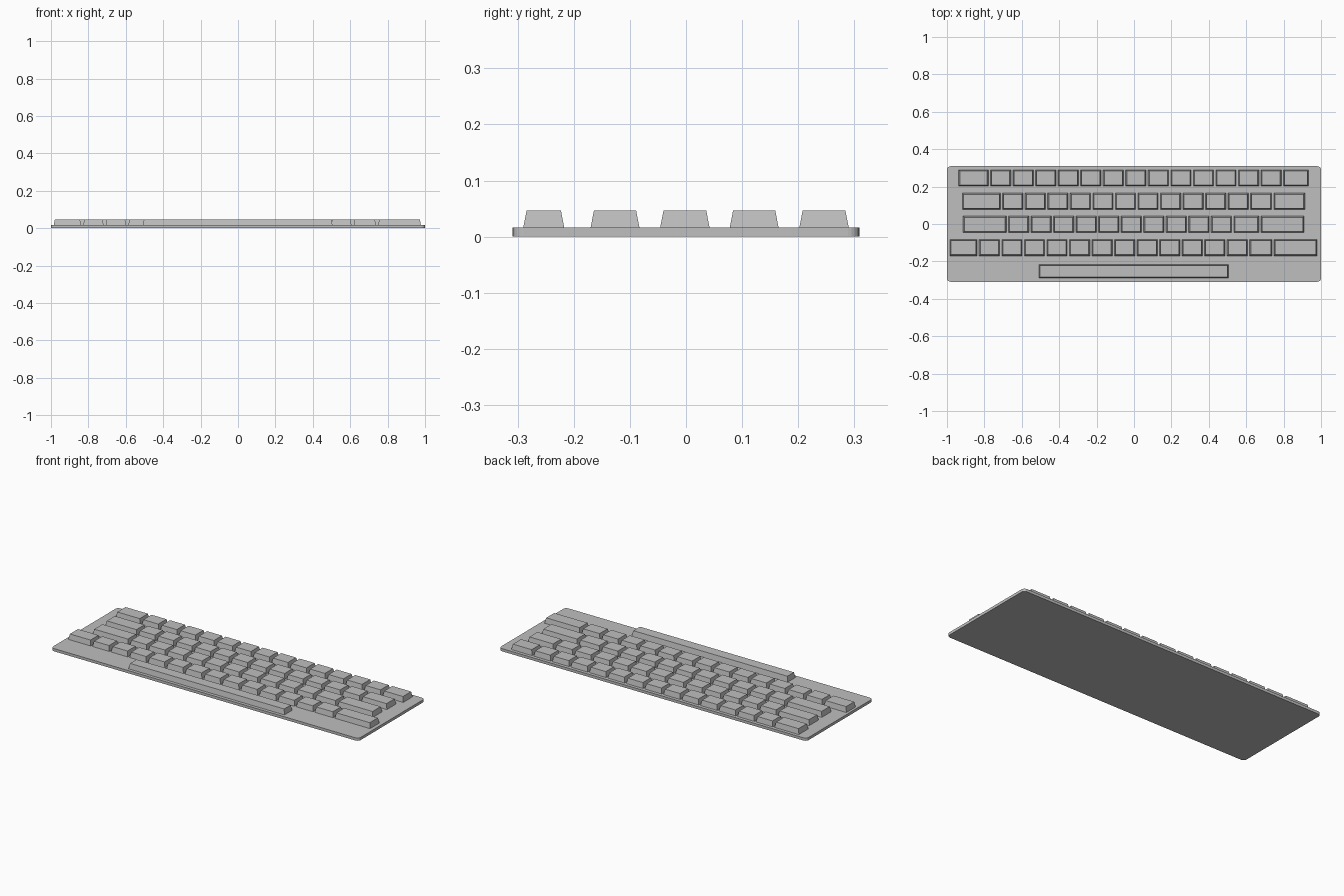
import bpy
import bmesh

cube = bpy.data.objects.get("Cube")
if cube:
    bpy.data.objects.remove(cube, do_unlink=True)

# Single grey plastic for the whole model
grey = bpy.data.materials.new("grey_plastic")
grey.use_nodes = True
COLOUR = (0.52, 0.52, 0.52, 1)
grey.diffuse_color = COLOUR
for node in grey.node_tree.nodes:
    if node.type == 'BSDF_PRINCIPLED':
        node.inputs["Base Color"].default_value = COLOUR

PLATE_TOP = 0.016
KEY_TOP = 0.047
TAPER = 0.006
GAP = 0.0115
STD = 0.109


def add_block(bm, x0, x1, y0, y1, z0, z1, taper=0.0):
    """Box whose top face is inset by the taper on every side."""
    verts = bmesh.ops.create_cube(bm, size=1)["verts"]
    for v in verts:
        top = v.co.z > 0
        t = taper if top else 0
        v.co = (x1 - t if v.co.x > 0 else x0 + t,
                y1 - t if v.co.y > 0 else y0 + t,
                z1 if top else z0)


def make_object(name, bm):
    mesh = bpy.data.meshes.new(name)
    bm.to_mesh(mesh)
    bm.free()
    mesh.materials.append(grey)
    obj = bpy.data.objects.new(name, mesh)
    bpy.context.scene.collection.objects.link(obj)
    return obj


# Base plate with rounded vertical corners
bm = bmesh.new()
add_block(bm, -1, 1, -0.309, 0.309, 0, PLATE_TOP)
corners = [e for e in bm.edges
           if abs(e.verts[0].co.z - e.verts[1].co.z) > 0.01]
bmesh.ops.bevel(bm, geom=corners, offset=0.02, offset_type='OFFSET',
                segments=5, profile=0.5, affect='EDGES')
make_object("base_plate", bm)

# Key rows: name, front y, back y, left x, key widths from left to right
rows = [
    ("number_row", 0.202, 0.290, -0.937, [0.158] + [STD] * 13 + [0.134]),
    ("upper_letter_row", 0.078, 0.165, -0.918, [0.204] + [STD] * 11 + [0.113, 0.166]),
    ("home_row", -0.046, 0.042, -0.913, [0.230] + [STD] * 10 + [0.134, 0.230]),
    ("lower_letter_row", -0.170, -0.083, -0.985, [0.146] + [STD] * 12 + [0.119, 0.229]),
    ("space_bar", -0.290, -0.217, -0.509, [1.014]),
]
for name, y0, y1, x, widths in rows:
    bm = bmesh.new()
    for width in widths:
        add_block(bm, x, x + width, y0, y1, PLATE_TOP, KEY_TOP, TAPER)
        x += width + GAP
    make_object(name, bm)
